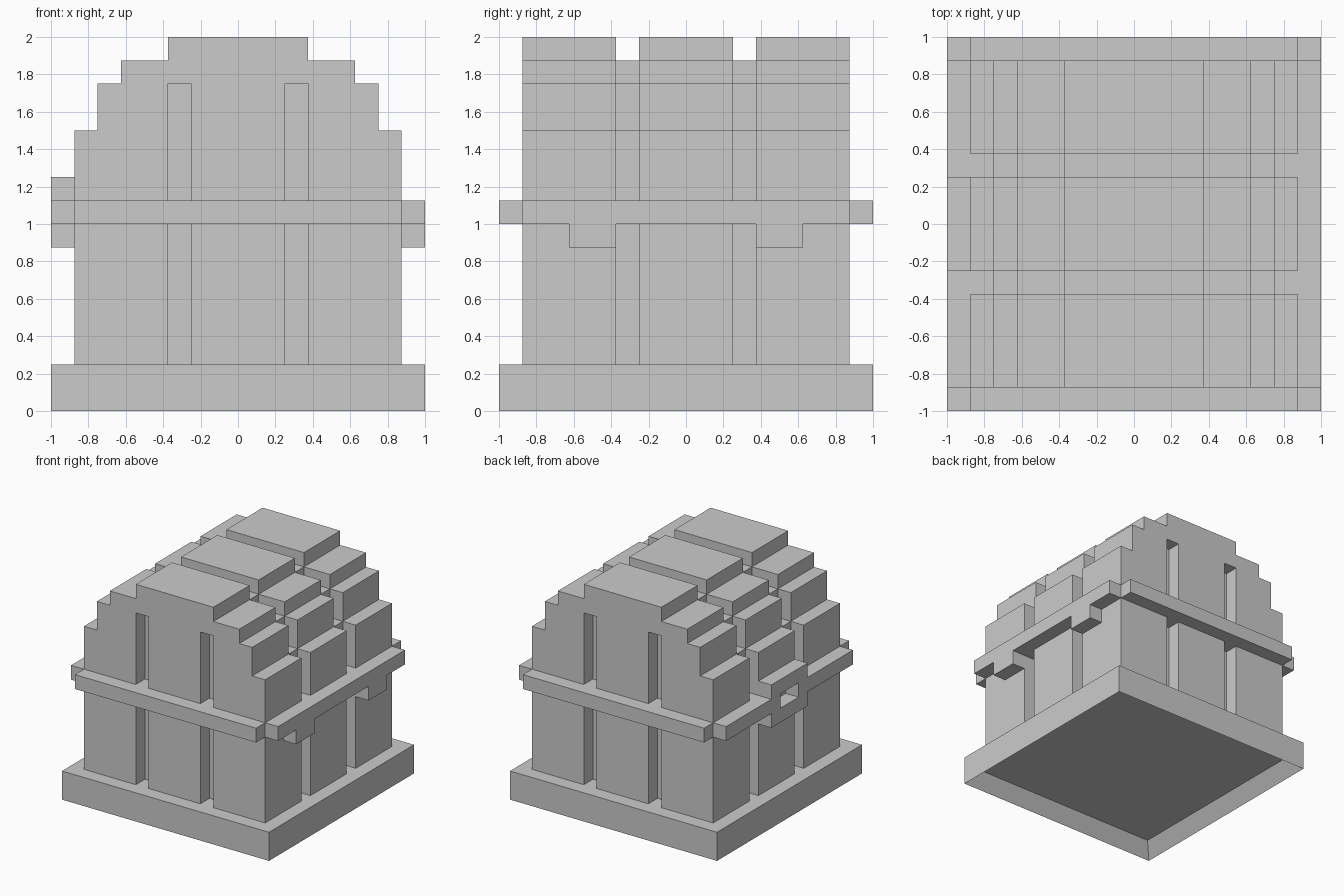
import bpy, bmesh
from mathutils import Vector

if "Cube" in bpy.data.objects:
    bpy.data.objects.remove(bpy.data.objects["Cube"])

U = 0.125  # one block of the grid


def new_object(name, bm):
    bmesh.ops.recalc_face_normals(bm, faces=bm.faces)
    mesh = bpy.data.meshes.new(name)
    bm.to_mesh(mesh)
    bm.free()
    ob = bpy.data.objects.new(name, mesh)
    bpy.context.collection.objects.link(ob)
    return ob


def prism(bm, outline, lo, hi, axis):
    """Extrude a 2D outline (in blocks) along z (xy outline) or y (xz outline)."""
    put = (lambda a, b: (a * U, b * U, lo * U)) if axis == 'z' else (lambda a, b: (a * U, lo * U, b * U))
    face = bm.faces.new([bm.verts.new(put(a, b)) for a, b in outline])
    geom = bmesh.ops.extrude_face_region(bm, geom=[face])['geom']
    shift = Vector((0, 0, 1) if axis == 'z' else (0, 1, 0)) * (hi - lo) * U
    bmesh.ops.translate(bm, vec=shift, verts=[g for g in geom if isinstance(g, bmesh.types.BMVert)])


def block(bm, x, y, z):
    prism(bm, [(x[0], y[0]), (x[1], y[0]), (x[1], y[1]), (x[0], y[1])], z[0], z[1], 'z')


def combine(ob, tool, operation):
    mod = ob.modifiers.new(operation, 'BOOLEAN')
    mod.operation, mod.solver, mod.object = operation, 'EXACT', tool
    tool.hide_render = True
    bpy.context.view_layer.objects.active = ob
    bpy.ops.object.modifier_apply(modifier=mod.name)
    bpy.data.objects.remove(tool)


def mirrored(half):
    return half + [(-x, z) for x, z in reversed(half)]


def turned(side):
    """Repeat one side of a square plan four times."""
    out = []
    for _ in range(4):
        out += side
        side = [(-y, x) for x, y in side]
    return out


# base slab with a recess underneath
bm = bmesh.new()
block(bm, (-8, 8), (-8, 8), (0, 2))
bm.normal_update()
bmesh.ops.recalc_face_normals(bm, faces=bm.faces)
bottom = [f for f in bm.faces if f.normal.z < -0.9]
bmesh.ops.inset_region(bm, faces=bottom, thickness=U)
for v in bottom[0].verts:
    v.co.z = U
new_object("base", bm)

# lower body: square plan with two vertical grooves per side
bm = bmesh.new()
prism(bm, turned([(-7, -7), (-3, -7), (-3, -6), (-2, -6), (2 - 4, -7), (2, -7), (2, -6), (3, -6), (3, -7)]), 2, 8, 'z')
new_object("lower_body", bm)

# rim band with open corners, two hinges and a latch ring
bm = bmesh.new()
prism(bm, turned([(-7, -8), (7, -8), (7, -7)]), 8, 9, 'z')
band = new_object("rim_band", bm)
bm = bmesh.new()
for y in (-5, 3):
    block(bm, (7, 8), (y, y + 2), (7, 9))
block(bm, (-8, -7), (-2, 2), (7, 10))
combine(band, new_object("hinges_and_latch", bm), 'UNION')
bm = bmesh.new()
block(bm, (-9, -7), (-1, 1), (8, 9))
combine(band, new_object("latch_hole", bm), 'DIFFERENCE')

# stepped lid
bm = bmesh.new()
prism(bm, mirrored([(7, 9), (7, 12), (6, 12), (6, 14), (5, 14), (5, 15), (3, 15), (3, 16)]), -7, 7, 'y')
lid = new_object("lid", bm)

# lid grooves: stepped channels over the top, slots in front and back
bm = bmesh.new()
inner = [(9, 8), (9, 17)]
arch = mirrored([(6, 8), (6, 12), (5, 12), (5, 14), (3, 14), (3, 15)])
channel = [(9, 8), (9, 17), (-9, 17), (-9, 8)] + arch[::-1]
for y in (-3, 2):
    prism(bm, channel, y, y + 1, 'y')
for x in (-3, 2):
    block(bm, (x, x + 1), (6, 8), (8, 14))
    block(bm, (x, x + 1), (-8, -6), (8, 14))
combine(lid, new_object("lid_grooves", bm), 'DIFFERENCE')
